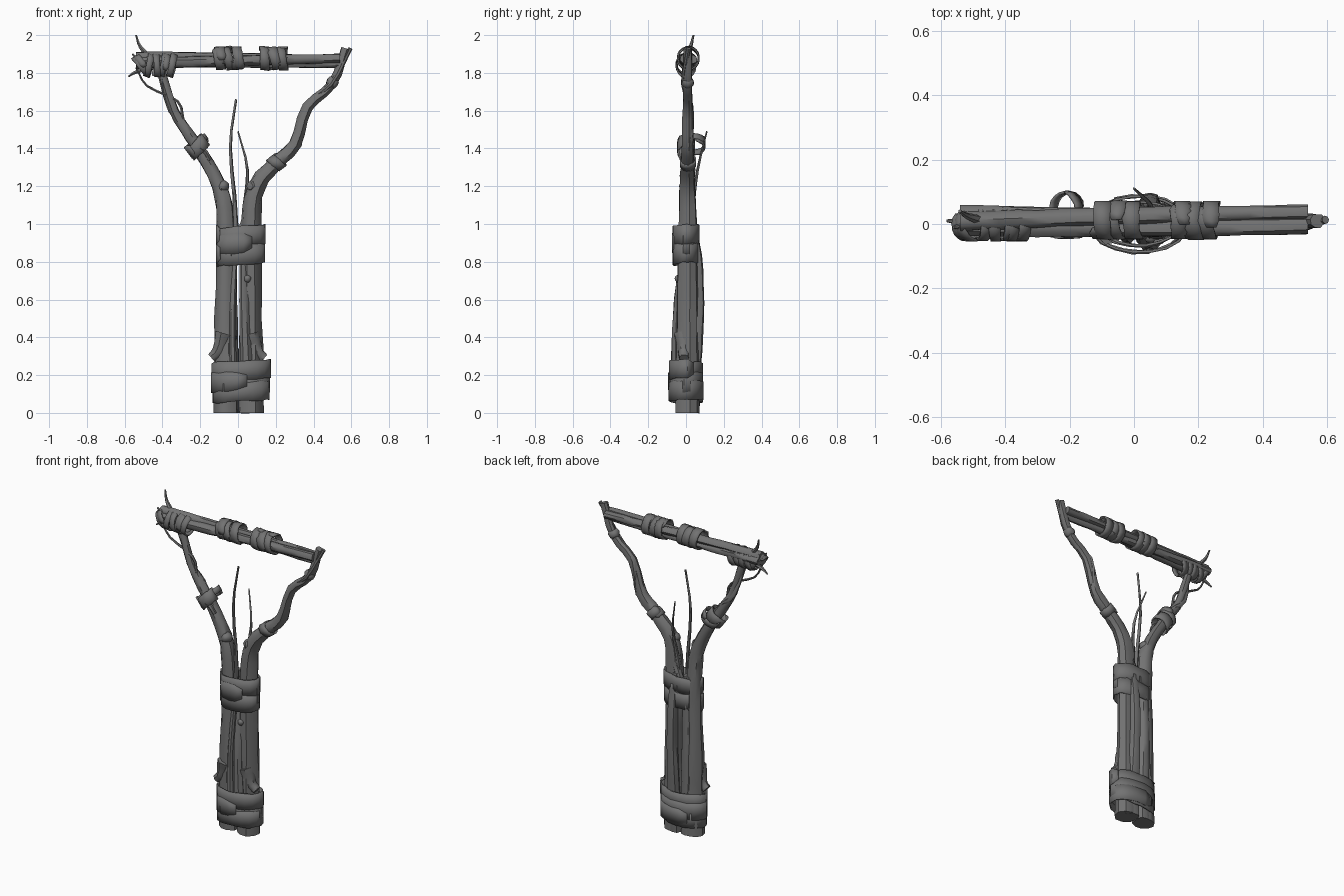
import bpy, bmesh, math, random
from mathutils import Vector, Matrix

random.seed(4)
if "Cube" in bpy.data.objects:
    bpy.data.objects.remove(bpy.data.objects["Cube"])

grey = bpy.data.materials.new("bark_grey")
grey.use_nodes = True
colour = (0.17, 0.17, 0.17, 1)
grey.diffuse_color = colour
grey.node_tree.nodes["Principled BSDF"].inputs["Base Color"].default_value = colour

UP = Vector((0, 0, 1))
DEPTH = Vector((0, 1, 0))
ACROSS = Vector((1, 0, 0))


def finish(name, bm):
    mesh = bpy.data.meshes.new(name)
    bmesh.ops.recalc_face_normals(bm, faces=bm.faces)
    bm.to_mesh(mesh)
    bm.free()
    mesh.materials.append(grey)
    part = bpy.data.objects.new(name, mesh)
    bpy.context.collection.objects.link(part)
    bpy.ops.object.select_all(action="DESELECT")
    part.select_set(True)
    bpy.context.view_layer.objects.active = part
    bpy.ops.object.shade_smooth_by_angle(angle=math.radians(40))
    return part


def smooth_path(points, steps=3):
    """Smooth curve through the given points."""
    points = [Vector(point) for point in points]
    before = points[0] * 2 - points[1]
    after = points[-1] * 2 - points[-2]
    points = [before] + points + [after]
    path = []
    for a, b, c, d in zip(points, points[1:], points[2:], points[3:]):
        for step in range(steps):
            t = step / steps
            path.append(b + ((c - a) * t + (2 * a - 5 * b + 4 * c - d) * t ** 2
                             + (3 * b - a - 3 * c + d) * t ** 3) / 2)
    return path + [points[-2]]


def branch(name, points, thick, thin, sides=9, rough=0.08):
    """Tapered, slightly lumpy stick with closed ends."""
    path = smooth_path(points)
    last = len(path) - 1
    lumps = [random.uniform(1 - rough, 1 + rough) for _ in range(sides)]
    bm = bmesh.new()
    rings = []
    side = None
    for i, centre in enumerate(path):
        along = (path[min(i + 1, last)] - path[max(i - 1, 0)]).normalized()
        guide = side or DEPTH
        side = (guide - along * guide.dot(along)).normalized()
        radius = thin + (thick - thin) * (1 - i / last) ** 1.5
        ring = []
        for k, lump in enumerate(lumps):
            spoke = Matrix.Rotation(math.tau * k / sides, 3, along) @ side
            size = radius * lump * random.uniform(1 - rough, 1 + rough)
            ring.append(bm.verts.new(centre + spoke * size))
        rings.append(ring)
    for low, high in zip(rings, rings[1:]):
        for k in range(sides):
            bm.faces.new((low[k - 1], low[k], high[k], high[k - 1]))
    bm.faces.new(rings[0])
    bm.faces.new(rings[-1])
    finish(name, bm)


def wrap(name, centre, axis, reach, depth, width, turns=1.2, tilt=0.006):
    """Flat strip wound round an axis, with a tapered end and uneven edges."""
    axis = Vector(axis).normalized()
    outward = DEPTH.cross(axis).normalized()
    start = random.uniform(0, math.tau)
    count = int(18 * turns)
    bm = bmesh.new()
    rows = []
    for i in range(count + 1):
        t = i / count
        angle = start + math.tau * turns * t
        grow = 1 + 0.06 * t + random.uniform(-0.02, 0.02)
        middle = outward * reach * math.cos(angle) + DEPTH * depth * math.sin(angle)
        middle = Vector(centre) + middle * grow
        middle += axis * (0.02 * (t - 0.5) + tilt * math.cos(angle))
        half = width / 2 * (0.6 if i in (0, count) else random.uniform(0.9, 1.1))
        rows.append([bm.verts.new(middle + axis * half * edge) for edge in (-1, 0, 1)])
    for near, far in zip(rows, rows[1:]):
        for k in range(2):
            bm.faces.new((near[k], near[k + 1], far[k + 1], far[k]))
    strip = finish(name, bm)
    solid = strip.modifiers.new("thickness", "SOLIDIFY")
    solid.thickness = 0.008
    solid.offset = 0


def knot(name, centre, size):
    bm = bmesh.new()
    bmesh.ops.create_icosphere(bm, subdivisions=2, radius=size,
                               matrix=Matrix.Translation(centre))
    for vert in bm.verts:
        vert.co += vert.normal * size * random.uniform(-0.1, 0.1)
    finish(name, bm)


# Two limbs sharing a straight handle, then forking outward to the crossbar
forks = {
    "right": (-1, [(0.2, 1.38), (0.28, 1.5), (0.34, 1.6), (0.42, 1.85)]),
    "left": (1, [(0.2, 1.32), (0.3, 1.42), (0.37, 1.62), (0.5, 1.74), (0.57, 1.93)]),
}
for name, (side, fork) in forks.items():
    profile = [(0.07, 0), (0.07, 0.5), (0.07, 1), (0.1, 1.2)] + fork
    path = [Vector((side * x, 0.01, z)) for x, z in profile]
    branch(name + "_limb", path, thick=0.064, thin=0.022)
    # A thin vine spirals round the fork
    vine = [point + Matrix.Rotation(turn * 2, 3, "Z") @ DEPTH * -0.025
            for turn, point in enumerate(path[4:])]
    branch(name + "_vine", vine, thick=0.016, thin=0.012, sides=7)
    knot(name + "_limb_knot", (side * 0.08, 0, 1.2), 0.034)
    # Cut twig stub just above the foot wrapping
    stub = [(side * reach, -0.01, z) for reach, z in ((0.07, 0.42), (0.1, 0.33), (0.14, 0.29))]
    branch(name + "_foot_stub", stub, thick=0.05, thin=0.025)
knot("left_upper_knot", (0.5, 0.01, 1.75), 0.034)
knot("front_knot", (0.05, -0.04, 0.71), 0.02)

# Back sticks bow outward in the middle of the handle
for name, x, bow in (("back_left_stick", 0.05, 0.035), ("back_right_stick", -0.04, 0.01)):
    heights = [step / 4 for step in range(5)]
    bowed = [(x, 0.03 + bow * math.sin(math.pi * z ** 1.5), z) for z in heights]
    branch(name, bowed, thick=0.045, thin=0.03)

# Slender shoots rise out of the bundle to bare points
branch("tall_shoot", [(-0.02, -0.04, 0.1), (-0.03, -0.03, 0.5), (-0.01, 0, 1),
                      (-0.04, 0.01, 1.4), (-0.01, 0.02, 1.66)], thick=0.024, thin=0.006, sides=7)
branch("short_shoot", [(0.05, -0.05, 0.1), (0.03, -0.04, 0.6), (0.03, 0.02, 1),
                       (0.05, 0.06, 1.28), (0, 0.11, 1.49)], thick=0.036, thin=0.004, sides=7)
branch("side_shoot", [(0, 0.03, 0.9), (0.07, 0.03, 1.1), (0.1, 0.02, 1.2)],
       thick=0.03, thin=0.014, sides=7)

# Crossbar of sticks twisting gently round one another
bar = Vector((0, 0.012, 1.865))
for turn, (name, thick) in enumerate((("front", 0.032), ("back", 0.03), ("lower", 0.025))):
    twisted = []
    for step in range(-3, 4):
        angle = turn * math.tau / 3 + step / 4
        spread = DEPTH * -0.024 * math.cos(angle) + UP * 0.018 * math.sin(angle)
        twisted.append(bar + ACROSS * step * 0.18 + spread)
    branch("crossbar_" + name, twisted, thick=thick, thin=thick * 0.8)

# Twigs fanning out of the lashed corner
corner = Vector((-0.43, 0, 1.84))
tips = {"upright": (-0.54, 0.04, 2), "outer": (-0.58, 0.01, 1.78), "front": (-0.56, -0.01, 1.9)}
for name, tip in tips.items():
    bend = corner.lerp(Vector(tip), 0.6) - ACROSS * 0.02
    branch(name + "_twig", [corner, bend, tip], thick=0.02, thin=0.005, sides=6)
branch("hanging_fibre", [(-0.54, 0, 1.83), (-0.48, 0, 1.73), (-0.32, 0, 1.65), (-0.29, 0, 1.55)],
       thick=0.005, thin=0.008, sides=6)

# Broad wrappings round the foot and the grip
for name, heights, reach, depth in (("foot", (0.11, 0.16, 0.22), 0.145, 0.085),
                                    ("grip", (0.84, 0.89, 0.94), 0.123, 0.066)):
    for layer, z in zip(("low", "middle", "high"), heights):
        wrap(f"{name}_wrap_{layer}", (0.015, 0, z), UP, reach, depth, width=0.1)

# Narrow strips bind the crossbar in two groups
for group, middle in (("right", -0.05), ("left", 0.19)):
    for step in (-1, 0, 1):
        lean = UP * random.uniform(-0.15, 0.15)
        wrap(f"{group}_bar_binding", bar + ACROSS * (middle + step * 0.046) + UP * 0.012,
             ACROSS + lean, reach=0.057, depth=0.054, width=0.05)

# Tangled lashing at the corner
for step in range(-2, 3):
    lean = UP * random.uniform(-0.6, 0.6)
    wrap("corner_lashing", corner + ACROSS * step * 0.04, ACROSS + lean,
         reach=0.056, depth=0.048, width=0.034, turns=1.4)

# Bindings part-way up each fork, the right one with a loose loop and tail
right_slope = (-0.6, 0, 0.8)
wrap("right_limb_binding", (-0.215, 0, 1.41), right_slope, reach=0.055, depth=0.042, width=0.075)
wrap("right_limb_loop", (-0.21, 0.045, 1.42), right_slope, reach=0.055, depth=0.052, width=0.035)
wrap("left_limb_binding", (0.205, 0.01, 1.325), (0.8, 0, 0.6), reach=0.04, depth=0.038, width=0.05)
branch("right_binding_tail", [(-0.2, -0.03, 1.4), (-0.17, -0.03, 1.38), (-0.15, -0.02, 1.34)],
       thick=0.015, thin=0.013, sides=6)
